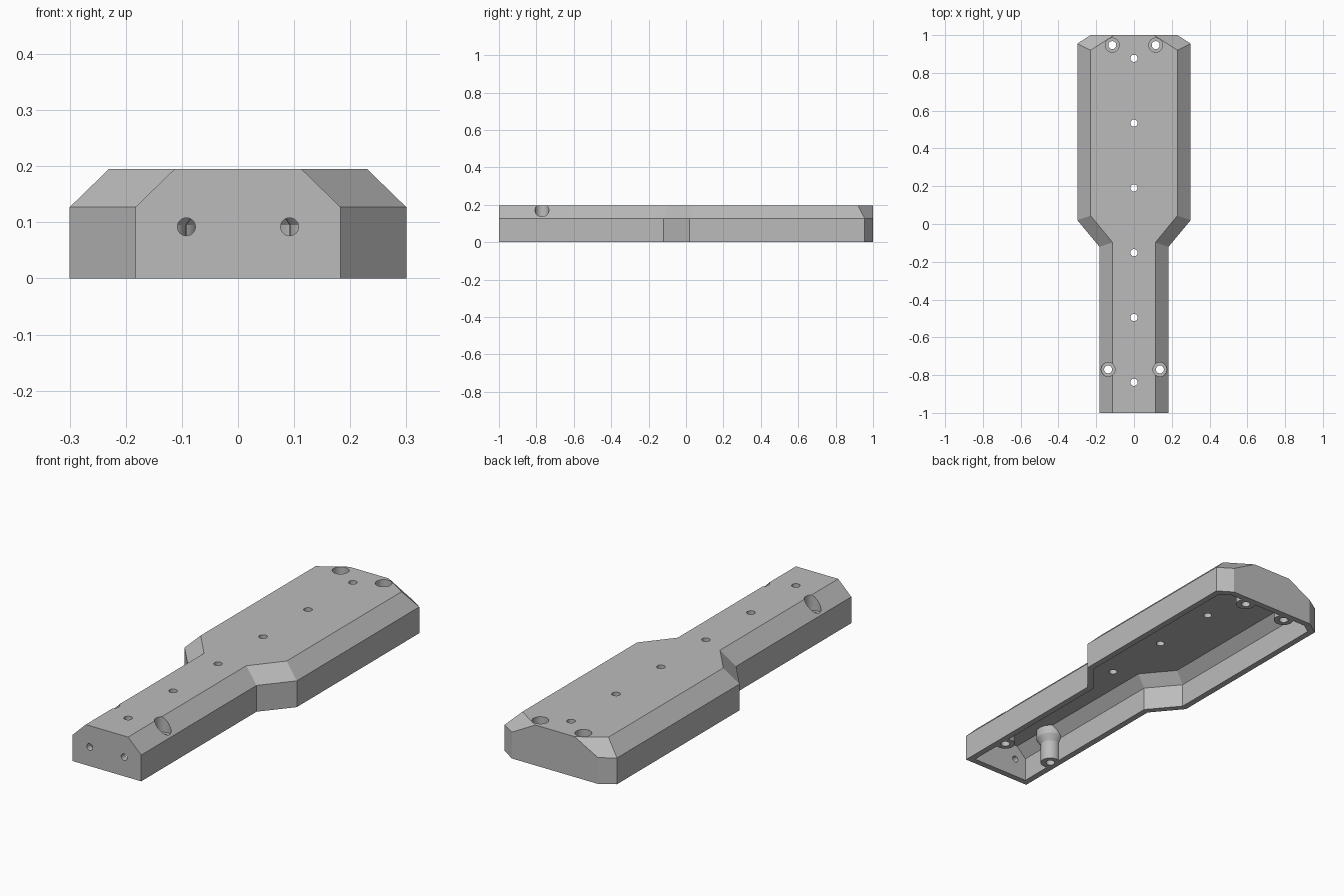
import bpy
import bmesh
from math import radians

cube = bpy.data.objects.get("Cube")
if cube:
    bpy.data.objects.remove(cube, do_unlink=True)

grey = bpy.data.materials.new("plain grey plastic")
grey.use_nodes = True
colour = (0.5, 0.5, 0.5, 1)
grey.diffuse_color = colour
grey.node_tree.nodes["Principled BSDF"].inputs["Base Color"].default_value = colour


def add_object(name, bm):
    bmesh.ops.recalc_face_normals(bm, faces=bm.faces)
    mesh = bpy.data.meshes.new(name)
    bm.to_mesh(mesh)
    bm.free()
    mesh.materials.append(grey)
    obj = bpy.data.objects.new(name, mesh)
    bpy.context.collection.objects.link(obj)
    return obj


def loft(name, layers):
    """Closed solid through stacked half outlines, mirrored across x = 0."""
    bm = bmesh.new()
    rings = []
    for z, half in layers:
        outline = half + [(-x, y) for x, y in reversed(half)]
        rings.append([bm.verts.new((x, y, z)) for x, y in outline])
    for low, high in zip(rings, rings[1:]):
        for i in range(len(low)):
            j = (i + 1) % len(low)
            bm.faces.new((low[i], low[j], high[j], high[i]))
    bm.faces.new(rings[0])
    bm.faces.new(rings[-1])
    return add_object(name, bm)


def lathe(name, profile, x, y, z=0.0, forward=False, sides=32):
    """Solid of revolution from (radius, height) points."""
    bm = bmesh.new()
    axis = [bm.verts.new((0, 0, profile[0][1]))]
    axis += [bm.verts.new((r, 0, h)) for r, h in profile]
    axis.append(bm.verts.new((0, 0, profile[-1][1])))
    edges = [bm.edges.new(pair) for pair in zip(axis, axis[1:])]
    bmesh.ops.spin(bm, geom=axis + edges, cent=(0, 0, 0), axis=(0, 0, 1),
                   angle=radians(360), steps=sides)
    bmesh.ops.remove_doubles(bm, verts=bm.verts, dist=0.0001)
    obj = add_object(name, bm)
    obj.location = (x, y, z)
    if forward:
        obj.rotation_euler.x = radians(90)
    return obj


def cut(target, tools):
    """Subtract each tool, bake the result and drop the tools."""
    for tool in tools:
        tool.hide_render = True
        mod = target.modifiers.new("cut", "BOOLEAN")
        mod.operation = "DIFFERENCE"
        mod.solver = "EXACT"
        mod.object = tool
    bpy.context.view_layer.update()
    graph = bpy.context.evaluated_depsgraph_get()
    baked = bpy.data.meshes.new_from_object(target.evaluated_get(graph))
    target.modifiers.clear()
    target.data = baked
    for tool in tools:
        bpy.data.objects.remove(tool, do_unlink=True)


# Outer shell with sloped shoulders
wall = [(0.183, -1), (0.183, -0.12), (0.3, 0.02), (0.3, 0.955), (0.23, 1)]
top = [(0.113, -1), (0.113, -0.098), (0.23, 0.044), (0.23, 0.92), (0.105, 1)]
shell = loft("enclosure_shell", [(0, wall), (0.127, wall), (0.195, top)])

# Hollow underside, following the walls
inner = [(0.153, -0.97), (0.153, -0.109), (0.27, 0.031), (0.27, 0.938), (0.221, 0.97)]
ceiling = [(0.103, -0.97), (0.103, -0.09), (0.22, 0.05), (0.22, 0.911), (0.128, 0.97)]
cavity = loft("cavity", [(-0.05, inner), (0.115, inner), (0.165, ceiling)])

# Screw posts are left standing inside the hollow
screws = [(side * x, y) for x, y in ((0.137, -0.77), (0.115, 0.947)) for side in (-1, 1)]
post = [(0.045, -0.1), (0.045, 0.095), (0.065, 0.125), (0.065, 0.3)]
cut(cavity, [lathe("post", post, x, y) for x, y in screws])

# Counterbored screw holes
bore = [(0.021, -0.1), (0.021, 0.12), (0.037, 0.12), (0.037, 0.3)]
cutters = [cavity] + [lathe("bore", bore, x, y) for x, y in screws]

# Row of small holes along the top
pin = [(0.019, 0.1), (0.019, 0.25)]
cutters += [lathe("pin_hole", pin, 0, -0.838 + 0.343 * i) for i in range(6)]

# Two cable holes in the front wall
cable = [(0.016, -0.03), (0.016, 0.03)]
cutters += [lathe("cable_hole", cable, s * 0.092, -0.985, 0.092, True) for s in (-1, 1)]
cut(shell, cutters)

shell.data.materials.clear()
shell.data.materials.append(grey)
for face in shell.data.polygons:
    face.material_index = 0
bpy.context.view_layer.objects.active = shell
shell.select_set(True)
bpy.ops.object.shade_smooth_by_angle(angle=radians(25))
